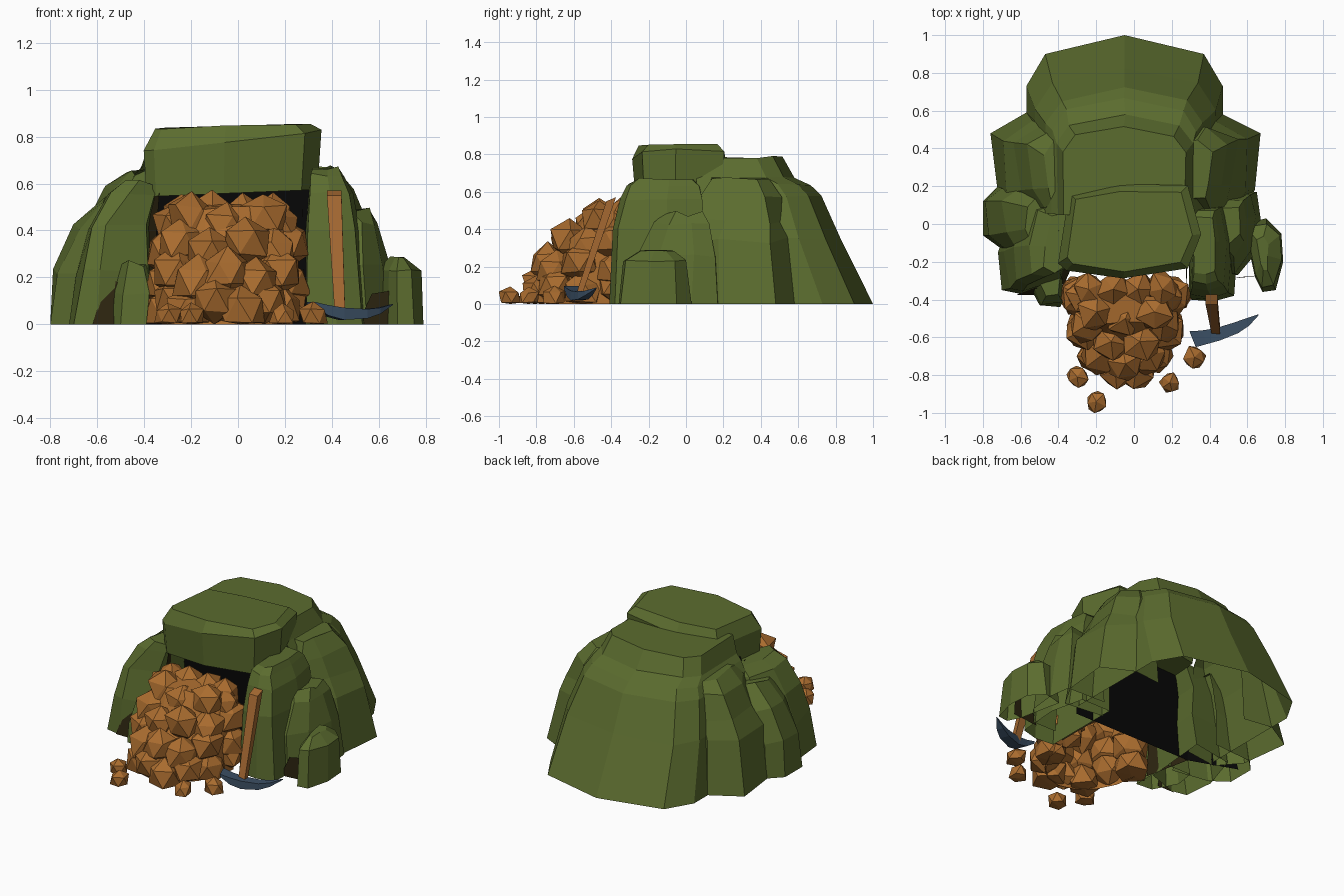
import bpy, bmesh, math, random
from mathutils import Vector

random.seed(4)


def material(name, rgb):
    m = bpy.data.materials.new(name)
    m.diffuse_color = (*rgb, 1)
    return m


GREEN = material("moss green", (0.105, 0.150, 0.028))
DIRT = material("dirt orange", (0.400, 0.150, 0.028))
WOOD = material("wood brown", (0.360, 0.135, 0.030))
STEEL = material("slate blue", (0.045, 0.080, 0.130))
BLACK = material("tunnel black", (0.002, 0.002, 0.002))
EARTH = material("dark earth", (0.025, 0.018, 0.005))


def finish(name, bm, mat):
    bmesh.ops.recalc_face_normals(bm, faces=bm.faces)
    me = bpy.data.meshes.new(name)
    bm.to_mesh(me)
    bm.free()
    me.materials.append(mat)
    ob = bpy.data.objects.new(name, me)
    bpy.context.collection.objects.link(ob)
    return ob


def loft(name, outline, anchor, levels, mat=GREEN, jitter=0.016, skip=(), bottom=False):
    """Stack scaled copies of a ground outline; levels are (z, sx, sy[, tilt])."""
    bm = bmesh.new()
    ax, ay = anchor
    rings = []
    for i, (z, sx, sy, *tilt) in enumerate(levels):
        j = jitter if i else 0
        t = tilt[0] if tilt else 0
        r = lambda: random.uniform(-j, j)
        rings.append([bm.verts.new((ax + (x - ax) * sx + r(), ay + (y - ay) * sy + r(),
                                    z + t * x + r())) for x, y in outline])
    n = len(outline)
    for a, b in zip(rings, rings[1:]):
        for k in range(n):
            if k not in skip:
                bm.faces.new((a[k], a[(k + 1) % n], b[(k + 1) % n], b[k]))
    bm.faces.new(rings[-1])
    if bottom:
        bm.faces.new(rings[0])
    return finish(name, bm, mat)


# Large back mound, open towards the front
loft("back_mound",
     [(0.47, 0.05), (0.47, 0.73), (0.37, 0.90), (-0.05, 1.0), (-0.47, 0.90),
      (-0.57, 0.73), (-0.57, 0.05)], (-0.05, 0.05),
     [(0, 1, 1), (0.35, 0.92, 0.82), (0.58, 0.80, 0.71), (0.64, 0.74, 0.65),
      (0.68, 0.69, 0.56), (0.785, 0.62, 0.49)], jitter=0.006, skip=(6,))

# Lintel slab over the entrance
loft("lintel_slab",
     [(-0.40, -0.21), (-0.36, -0.25), (-0.06, -0.29), (0.28, -0.24), (0.35, -0.06),
      (0.29, 0.20), (-0.08, 0.21), (-0.34, 0.16)], (-0.03, -0.03),
     [(0.560, 0.97, 0.92, 0.04), (0.785, 1, 1, 0.12), (0.845, 0.88, 0.84, 0.02)],
     jitter=0.006, bottom=True)

# Side boulders, left then right (inner sides left open where buried)
loft("left_back_boulder",
     [(-0.38, 0.56), (-0.57, 0.59), (-0.76, 0.48), (-0.72, 0.16), (-0.60, 0.02), (-0.38, 0.05)],
     (-0.36, 0.25), [(0, 1, 1), (0.32, 0.85, 0.88), (0.45, 0.68, 0.78), (0.58, 0.50, 0.70),
                     (0.65, 0.30, 0.55)], skip=(5,))
loft("left_middle_boulder",
     [(-0.45, 0.22), (-0.72, 0.20), (-0.80, 0.12), (-0.80, -0.06), (-0.69, -0.14), (-0.45, -0.18)],
     (-0.45, 0.03), [(0, 1, 1), (0.22, 0.95, 0.96), (0.41, 0.68, 0.85), (0.53, 0.34, 0.65)],
     skip=(5,))
loft("left_front_boulder",
     [(-0.36, 0.15), (-0.64, 0.10), (-0.72, -0.15), (-0.70, -0.35), (-0.60, -0.37), (-0.40, -0.30)],
     (-0.31, -0.05), [(0, 1, 1), (0.22, 0.92, 0.92), (0.41, 0.83, 0.86), (0.55, 0.58, 0.75),
                      (0.60, 0.40, 0.62)])
loft("left_small_boulder",
     [(-0.39, -0.15), (-0.56, -0.15), (-0.58, -0.28), (-0.50, -0.43), (-0.39, -0.44)],
     (-0.39, -0.27), [(0, 1, 1), (0.14, 0.90, 0.92), (0.26, 0.62, 0.65)])
loft("right_back_boulder",
     [(0.28, 0.05), (0.55, 0.02), (0.64, 0.18), (0.67, 0.48), (0.47, 0.58), (0.28, 0.56)],
     (0.24, 0.27), [(0, 1, 1), (0.34, 0.86, 0.90), (0.44, 0.72, 0.80), (0.58, 0.58, 0.74),
                    (0.67, 0.42, 0.58)], skip=(5,))
loft("right_middle_boulder",
     [(0.38, -0.27), (0.55, -0.27), (0.65, -0.15), (0.67, 0.03), (0.65, 0.17), (0.38, 0.18)],
     (0.40, 0.0), [(0, 1, 1), (0.25, 0.90, 0.95), (0.42, 0.77, 0.65), (0.485, 0.62, 0.45)],
     skip=(5,))
loft("right_front_pillar",
     [(0.29, -0.40), (0.42, -0.41), (0.53, -0.38), (0.55, -0.10), (0.50, 0.12), (0.29, 0.12)],
     (0.33, -0.07), [(0, 1, 1), (0.40, 0.88, 0.92), (0.56, 0.72, 0.82), (0.635, 0.58, 0.72),
                     (0.67, 0.45, 0.55)], jitter=0.01)
loft("right_small_boulder",
     [(0.64, -0.28), (0.68, -0.36), (0.75, -0.35), (0.79, -0.20), (0.78, -0.05), (0.70, 0.03),
      (0.58, 0.0)],
     (0.68, -0.15), [(0, 1, 1), (0.23, 0.90, 0.86), (0.285, 0.30, 0.45)], jitter=0.006)


def panels(name, polygons, mat):
    bm = bmesh.new()
    for poly in polygons:
        bm.faces.new([bm.verts.new(p) for p in poly])
    return finish(name, bm, mat)


# Black wall closing the tunnel behind the rubble, with a low wing on the left
panels("tunnel_darkness", [
    [(x, -0.03, z) for x, z in ((-0.44, 0), (0.42, 0), (0.40, 0.50), (0.32, 0.62),
                                (-0.37, 0.62), (-0.43, 0.50))],
    [(-0.44, -0.03, 0), (-0.74, 0.08, 0), (-0.68, 0.08, 0.16), (-0.44, -0.03, 0.16)]], BLACK)

# Dark earth: tunnel sides and the recesses between the boulders
panels("tunnel_sides", [
    [(-0.375, -0.33, 0), (-0.44, -0.03, 0), (-0.40, -0.03, 0.60), (-0.335, -0.24, 0.56)],
    [(0.280, -0.33, 0), (0.280, -0.03, 0), (0.275, -0.03, 0.60), (0.275, -0.27, 0.56)]], EARTH)
panels("boulder_recesses", [
    [(-0.62, -0.375, 0), (-0.50, -0.375, 0), (-0.50, -0.35, 0.17), (-0.53, -0.33, 0.19),
     (-0.59, -0.36, 0.10)],
    [(0.51, -0.29, 0), (0.70, -0.27, 0), (0.69, -0.27, 0.15), (0.57, -0.28, 0.13)]], EARTH)


def stone(bm, pos, r):
    """One angular lump of dirt."""
    vs = bmesh.ops.create_icosphere(bm, subdivisions=1, radius=r)["verts"]
    turn = random.uniform(0, 6.28)
    c, s = math.cos(turn), math.sin(turn)
    for v in vs:
        p = v.co * random.uniform(0.82, 1.12)
        v.co = Vector((p.x * c - p.y * s, p.x * s + p.y * c, p.z)) + Vector(pos)
        v.co.z = max(v.co.z, 0.0)


# Rubble pile: a small core, open at the back, wrapped in tiers of big lumps
CX, CY = -0.045, -0.38
core = [(CX + 0.28 * math.cos(a), CY + 0.37 * math.sin(a))
        for a in (math.pi + math.pi * k / 8 for k in range(9))]
loft("rubble_core", core, (CX, CY),
     [(0, 1, 1), (0.22, 1, 0.9), (0.38, 0.95, 0.62), (0.50, 0.78, 0.40)], mat=DIRT, skip=(8,))
bm = bmesh.new()
for z, rx, ry, n, r in ((0.08, 0.25, 0.40, 8, 0.112), (0.20, 0.245, 0.36, 7, 0.115),
                        (0.325, 0.245, 0.255, 6, 0.115), (0.435, 0.215, 0.12, 5, 0.11)):
    for k in range(n):
        a = math.pi * (1 + k / (n - 1))
        stone(bm, (CX + rx * math.cos(a), CY + ry * math.sin(a),
                   z + (0.02 if k % 2 else -0.02)), r)
for x in (-0.24, -0.11, 0.02, 0.15):
    stone(bm, (x, -0.345, 0.465), 0.10)
finish("rubble_pile", bm, DIRT)

# Loose lumps in front
bm = bmesh.new()
for x, y, r in ((-0.20, -0.940, 0.062), (-0.30, -0.81, 0.062), (0.19, -0.84, 0.060),
                (0.32, -0.705, 0.068)):
    stone(bm, (x, y, 0.035), r)
finish("loose_lumps", bm, DIRT)

# Pickaxe handle leaning on the right pillar
bm = bmesh.new()
ends = []
for c, w in (((0.435, -0.575, 0.04), 0.022), ((0.41, -0.40, 0.56), 0.031)):
    ends.append([bm.verts.new((c[0] + w * u, c[1] + w * v * 0.85, c[2] + w * v * 0.35))
                 for u, v in ((-1, -1), (1, -1), (1, 1), (-1, 1))])
for k in range(4):
    bm.faces.new((ends[0][k], ends[0][(k + 1) % 4], ends[1][(k + 1) % 4], ends[1][k]))
for e in ends:
    bm.faces.new(e)
finish("pickaxe_handle", bm, WOOD)

# Curved pickaxe head, blunt on the left and pointed on the right
bm = bmesh.new()
sections = []
for x, y, z, w, h in ((0.31, -0.61, 0.088, 0.042, 0.008), (0.37, -0.60, 0.060, 0.036, 0.022),
                      (0.44, -0.585, 0.045, 0.032, 0.026), (0.54, -0.55, 0.045, 0.028, 0.020),
                      (0.60, -0.52, 0.058, 0.020, 0.013), (0.66, -0.48, 0.085, 0.002, 0.002)):
    sections.append([bm.verts.new((x + u * w * 0.4, y - u * w, z + v * h))
                     for u, v in ((-1, -1), (1, -1), (1, 1), (-1, 1))])
for a, b in zip(sections, sections[1:]):
    for k in range(4):
        bm.faces.new((a[k], a[(k + 1) % 4], b[(k + 1) % 4], b[k]))
bm.faces.new(sections[0])
bm.faces.new(sections[-1])
finish("pickaxe_head", bm, STEEL)
